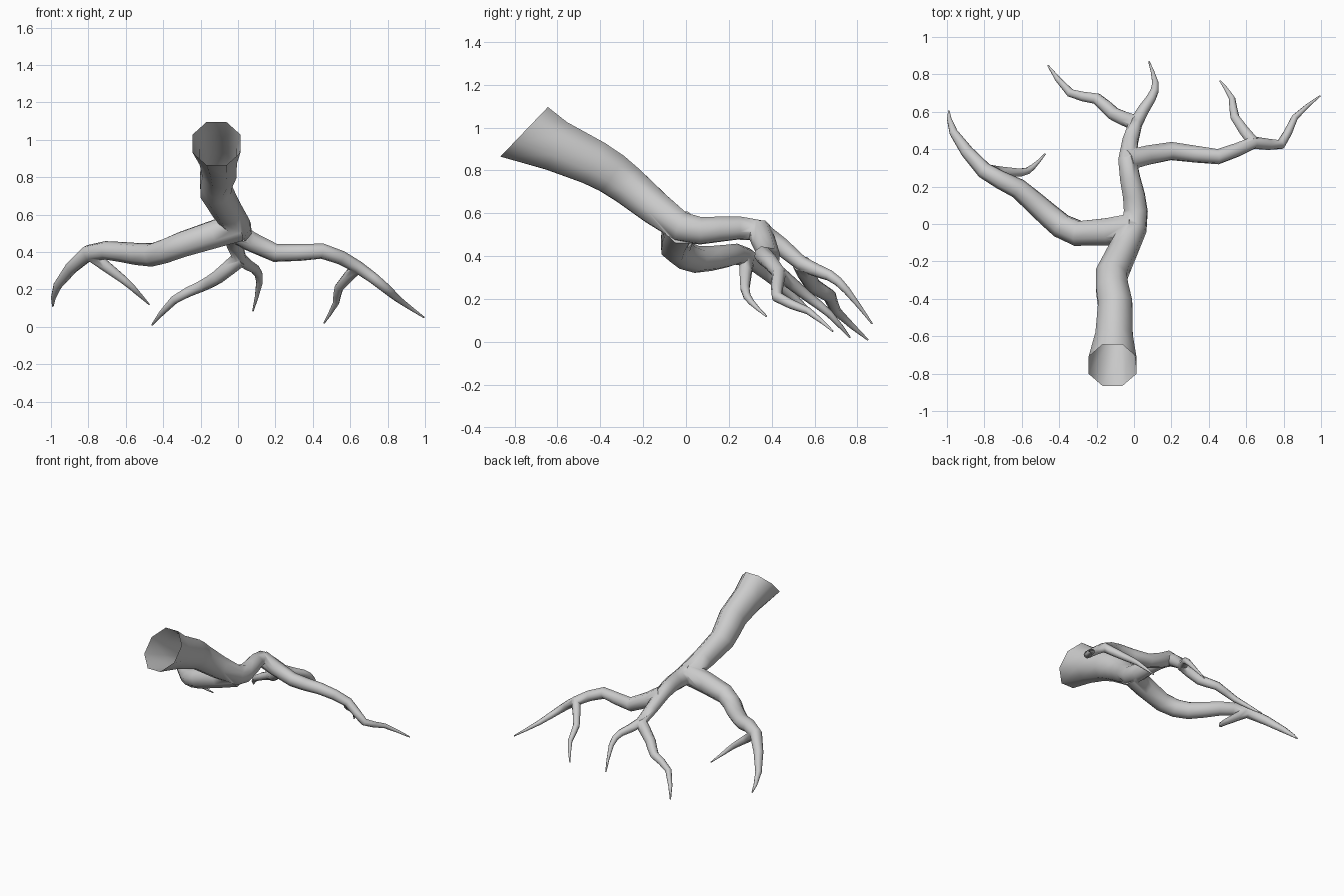
import bpy, bmesh, math
from mathutils import Vector

if "Cube" in bpy.data.objects:
    bpy.data.objects.remove(bpy.data.objects["Cube"])

SIDES = 8
UP = Vector((0, 0, 1))
CUT_AXIS = Vector((0, 0.72, -0.69)).normalized()


def rounded(pts):
    """Add one smoothly curved midpoint to every segment of a path."""
    out = [pts[0]]
    for i in range(len(pts) - 1):
        a, b = pts[i], pts[i + 1]
        before = pts[i - 1] if i else a
        after = pts[i + 2] if i + 2 < len(pts) else b
        out += [(a + b) / 2 + (a + b - before - after) / 16, b]
    return out


def limb(name, path, radius, power, trunk=False):
    """Closed tube whose radius falls as (1 - t)^power along its length."""
    P = rounded(path)
    dist = [0]
    for a, b in zip(P, P[1:]):
        dist.append(dist[-1] + (b - a).length)
    bm = bmesh.new()
    rings, up = [], UP
    for i, p in enumerate(P):
        t = dist[i] / dist[-1]
        a, b = P[max(i - 1, 0)], P[min(i + 1, len(P) - 1)]
        along = (p - a).normalized() + (b - p).normalized()
        r = max(radius * (1 - t) ** power, 0.004) * 1.05
        tall = 1
        if trunk:
            # the trunk is taller than wide, and flares at a slanted cut
            tall += max(0, 1 - 2 * t) / 4
            if i == 0:
                along = CUT_AXIS
                r *= 1.2
        side = along.cross(up).normalized()
        up = side.cross(along).normalized()
        ring = []
        for k in range(SIDES):
            ang = math.tau * (k + 0.5) / SIDES
            ring.append(bm.verts.new(p + side * r * math.cos(ang) + up * r * tall * math.sin(ang)))
        rings.append(ring)
    for r0, r1 in zip(rings, rings[1:]):
        for k in range(SIDES):
            j = (k + 1) % SIDES
            bm.faces.new((r0[k], r0[j], r1[j], r1[k]))
    bm.faces.new(rings[0])
    bm.faces.new(rings[-1])
    bmesh.ops.recalc_face_normals(bm, faces=bm.faces)
    me = bpy.data.meshes.new(name)
    bm.to_mesh(me)
    bm.free()
    ob = bpy.data.objects.new(name, me)
    bpy.context.collection.objects.link(ob)
    return ob


def path(*pts):
    return [Vector(p) for p in pts]


# Trunk path from the cut end to the centre right tip
trunk = path((-.115, -.755, .98), (-.1, -.43, .835), (-.12, -.27, .73), (0, -.02, .535),
             (0, .15, .525), (-.035, .34, .52), (.01, .54, .365), (.09, .67, .31),
             (.115, .75, .24), (.08, .868, .085))
# Branches start on a point of their parent's path
right = [trunk[5]] + path((.2, .39, .395), (.45, .36, .405), (.64, .435, .32),
                          (.785, .425, .21), (.86, .57, .145), (.995, .685, .05))
left = [trunk[3]] + path((-.3, -.05, .44), (-.46, .05, .385), (-.62, .19, .4),
                         (-.8, .285, .395), (-.965, .49, .22), (-.99, .605, .11))
centre = [trunk[6]] + path((-.11, .59, .265), (-.2, .67, .215), (-.34, .7, .145), (-.46, .848, .01))
right_twig = [right[3]] + path((.54, .57, .21), (.525, .67, .13), (.46, .765, .02))
left_twig = [left[4]] + path((-.61, .275, .25), (-.54, .305, .185), (-.475, .375, .12))

root = limb("root", trunk, .11, .8, trunk=True)
branches = [
    limb("right_branch", right, .056, .65),
    limb("left_branch", left, .08, .6),
    limb("centre_branch", centre, .042, .6),
    limb("right_twig", right_twig, .032, .6),
    limb("left_twig", left_twig, .036, .7),
]

# Fuse the branches into one skin
bpy.context.view_layer.objects.active = root
root.select_set(True)
for b in branches:
    mod = root.modifiers.new("fuse", 'BOOLEAN')
    mod.operation = 'UNION'
    mod.solver = 'EXACT'
    mod.object = b
    bpy.ops.object.modifier_apply(modifier=mod.name)
    bpy.data.objects.remove(b)

# Open the cut end
bm = bmesh.new()
bm.from_mesh(root.data)
cap = [f for f in bm.faces if all(abs((v.co - trunk[0]).dot(CUT_AXIS)) < .003
                                  and v.co.y < -.5 for v in f.verts)]
bmesh.ops.delete(bm, geom=cap, context='FACES_ONLY')
bmesh.ops.remove_doubles(bm, verts=bm.verts, dist=.002)
bm.to_mesh(root.data)
bm.free()
bpy.ops.object.shade_smooth_by_angle(angle=math.radians(75))
